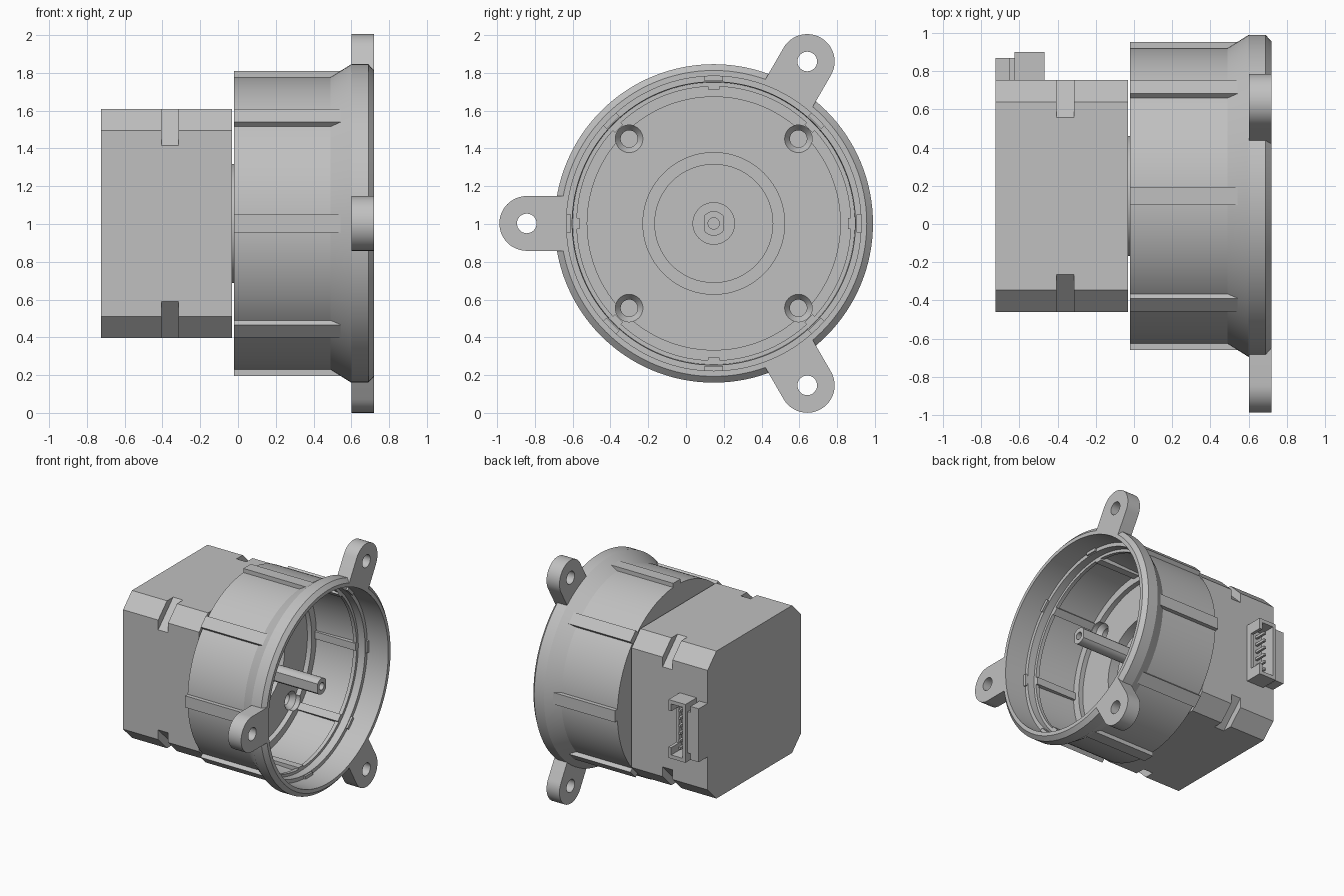
import bpy, bmesh
from math import sin, cos, pi, radians, asin
from mathutils import Matrix, Vector

old = bpy.data.objects.get("Cube")
if old:
    bpy.data.objects.remove(old, do_unlink=True)

AXIS = Vector((0, 0.147, 1.003))    # shaft line, running along x

grey = bpy.data.materials.new("plain_grey")
grey.use_nodes = True
grey.diffuse_color = (0.53, 0.53, 0.53, 1)
grey.node_tree.nodes["Principled BSDF"].inputs["Base Color"].default_value = grey.diffuse_color


def skin(name, sections, closed=False, turn=0):
    """Join cross-sections (x, [(y, z), ...]) placed along the shaft line."""
    bm = bmesh.new()
    rot = Matrix.Rotation(turn, 3, 'X')
    rings = [[bm.verts.new(AXIS + rot @ Vector((x, y, z))) for y, z in pts]
             for x, pts in sections]
    n = len(rings[0])
    pairs = list(zip(rings, rings[1:]))
    if closed:
        pairs.append((rings[-1], rings[0]))
    else:
        bm.faces.new(rings[0])
        bm.faces.new(rings[-1])
    for a, b in pairs:
        for i in range(n):
            j = (i + 1) % n
            bm.faces.new((a[i], a[j], b[j], b[i]))
    bmesh.ops.recalc_face_normals(bm, faces=bm.faces)
    mesh = bpy.data.meshes.new(name)
    bm.to_mesh(mesh)
    bm.free()
    mesh.materials.append(grey)
    ob = bpy.data.objects.new(name, mesh)
    bpy.context.collection.objects.link(ob)
    return ob


def circle(r, y=0, z=0, n=32):
    return [(y + r * cos(2 * pi * i / n), z + r * sin(2 * pi * i / n)) for i in range(n)]


def lathe(name, profile, y=0, z=0, n=32, closed=False):
    return skin(name, [(x, circle(r, y, z, n)) for x, r in profile], closed)


def prism(name, x0, x1, pts, turn=0):
    return skin(name, [(x0, pts), (x1, pts)], turn=turn)


def box(name, x0, x1, y0, y1, z0, z1, turn=0):
    return prism(name, x0, x1, [(y0, z0), (y1, z0), (y1, z1), (y0, z1)], turn)


def activate(ob):
    bpy.ops.object.select_all(action='DESELECT')
    ob.select_set(True)
    bpy.context.view_layer.objects.active = ob


def cut(ob, cutter):
    cutter.hide_render = True
    mod = ob.modifiers.new("cut", 'BOOLEAN')
    mod.operation = 'DIFFERENCE'
    mod.solver = 'EXACT'
    mod.object = cutter
    activate(ob)
    bpy.ops.object.modifier_apply(modifier=mod.name)
    bpy.data.objects.remove(cutter, do_unlink=True)


def chamfered_square(c, h=0.607):
    k = h - c
    return [(h, -k), (h, k), (k, h), (-k, h), (-h, k), (-h, -k), (-k, -h), (k, -h)]


# Motor body with a notch across each chamfered corner
BACK, FACE = -0.725, -0.032
skin("motor_body", [(x, chamfered_square(c)) for x, c in (
    (BACK, 0.115), (-0.405, 0.115), (-0.405, 0.195),
    (-0.315, 0.195), (-0.315, 0.115), (FACE, 0.115))])

# Pilot boss with its bearing recess
lathe("pilot_boss", [(FACE, 0.315), (0.025, 0.315), (0.025, 0.11),
                     (-0.01, 0.11), (-0.01, 0.01), (FACE, 0.01)], n=64, closed=True)

# Shaft with two flats and a centre hole
R, FLAT = 0.065, 0.053
a = asin(FLAT / R)
arc = [pi / 2 - a + 2 * a * i / 10 for i in range(11)]
section = [(R * cos(t), R * sin(t)) for t in arc]
section += [(-y, -z) for y, z in section]
shaft = prism("shaft", -0.02, 0.66, section)
cut(shaft, lathe("shaft_hole", [(0.58, 0.03), (0.7, 0.03)]))

# Thin cup-shaped housing with a flared rim
housing = lathe("housing", [
    (-0.02, 0.375), (-0.02, 0.775), (0.49, 0.775), (0.6, 0.843), (0.69, 0.843),
    (0.72, 0.81), (0.72, 0.78), (0.53, 0.78), (0.53, 0.75), (0.1, 0.73),
    (0.1, 0.67), (0.06, 0.67), (0.06, 0.375)], n=128, closed=True)

# Countersunk screw holes
for sy in (-1, 1):
    for sz in (-1, 1):
        cut(housing, lathe("screw_hole", [(-0.05, 0.045), (0.02, 0.045), (0.06, 0.073),
                                          (0.2, 0.073)], sy * 0.448, sz * 0.448))

# Outer ribs and slim inner ribs every 45 degrees
for i in range(8):
    t = i * pi / 4
    box(f"outer_rib_{i + 1}", -0.02, 0.545, 0.755, 0.807, -0.048, 0.048, t)
    box(f"inner_rib_{i + 1}", 0.1, 0.47, 0.71, 0.755, -0.03, 0.03, t)

# Raised inner band joining the inner ribs
lathe("inner_band", [(0.44, 0.755), (0.47, 0.755), (0.47, 0.725), (0.44, 0.725)],
      n=128, closed=True)

# Three mounting ears with screw holes
EAR, REACH = 0.145, 0.99
tip = [(REACH + EAR * cos(t), EAR * sin(t))
       for t in [pi * (i / 24 - 0.5) for i in range(25)]]
for name, angle in (("front_ear", 180), ("upper_ear", 60), ("lower_ear", -60)):
    t = radians(angle)
    ear = prism(name, 0.602, 0.72, [(0.79, -EAR)] + tip + [(0.79, EAR)], t)
    cut(ear, lathe("ear_hole", [(0.5, 0.052), (0.8, 0.052)],
                   REACH * cos(t), REACH * sin(t)))

# Cable connector on the back: base block, open shell and pins
box("connector_base", BACK, -0.65, 0.6, 0.723, -0.22, 0.22)
box("connector_web", -0.65, -0.62, 0.6, 0.723, -0.17, 0.17)
shell = box("connector_shell", -0.625, -0.47, 0.59, 0.753, -0.24, 0.24)
cut(shell, box("connector_cavity", -0.6, -0.495, 0.62, 0.8, -0.21, 0.21))
cut(shell, box("connector_slot", -0.52, -0.4, 0.65, 0.8, -0.15, 0.15))
for i in range(6):
    z = (i - 2.5) * 0.062
    box(f"connector_pin_{i + 1}", -0.558, -0.538, 0.61, 0.72, z - 0.01, z + 0.01)

# Smooth the round surfaces and keep the edges crisp
for ob in bpy.context.collection.objects:
    if ob.type == 'MESH' and ob.data.materials and ob.data.materials[0] == grey:
        activate(ob)
        bpy.ops.object.shade_smooth_by_angle(angle=radians(25))
